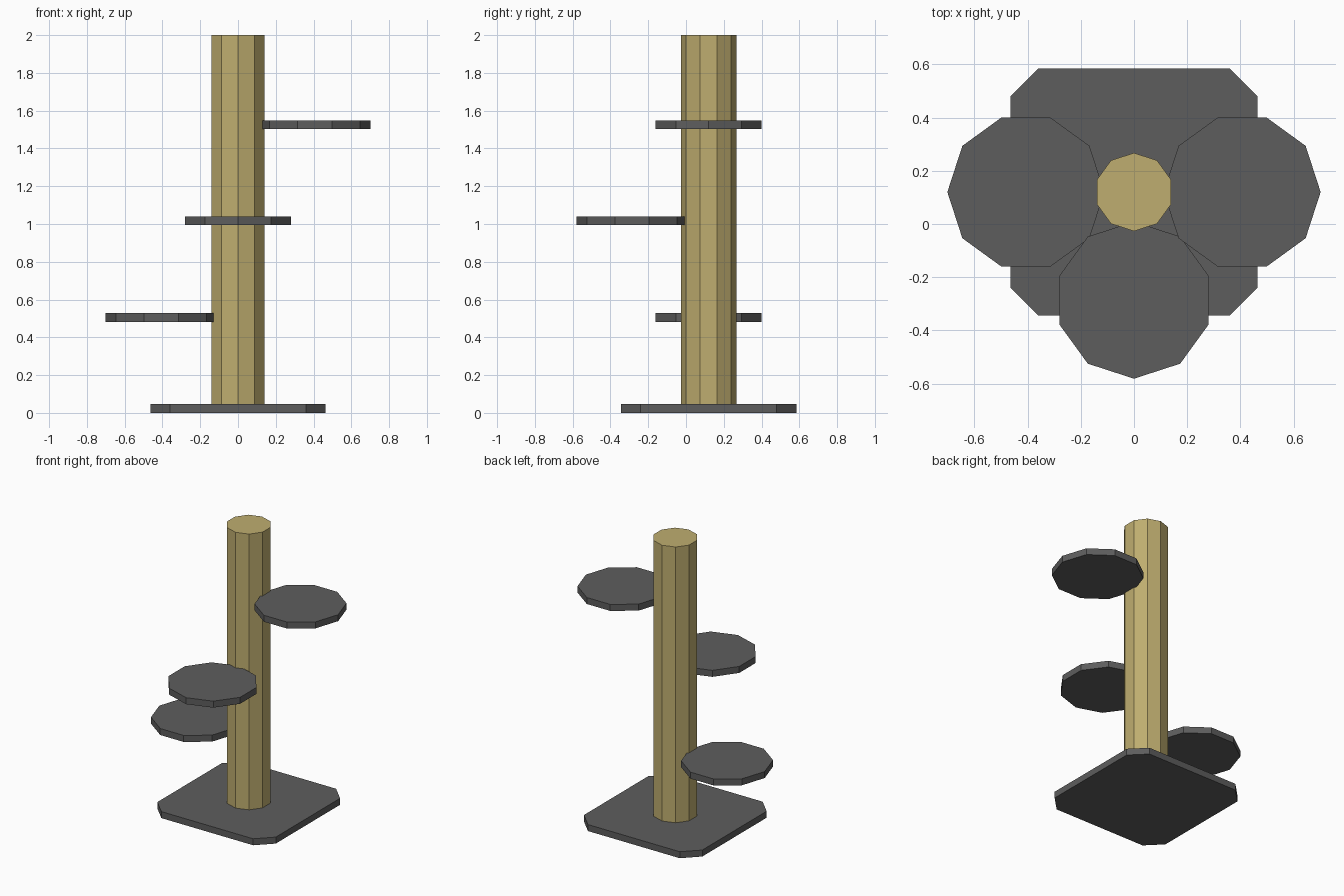
import bpy, bmesh
from math import cos, sin, pi

if "Cube" in bpy.data.objects:
    bpy.data.objects.remove(bpy.data.objects["Cube"])

def material(name, color):
    m = bpy.data.materials.new(name)
    m.diffuse_color = color
    m.use_nodes = True
    m.node_tree.nodes["Principled BSDF"].inputs["Base Color"].default_value = m.diffuse_color
    return m

carpet = material("dark_carpet", (0.11, 0.11, 0.11, 1))
sisal = material("sisal", (0.52, 0.42, 0.16, 1))

def prism(name, outline, z0, z1, mat):
    """Flat-shaded solid: counter-clockwise outline extruded from z0 to z1."""
    bm = bmesh.new()
    low = [bm.verts.new((x, y, z0)) for x, y in outline]
    high = [bm.verts.new((x, y, z1)) for x, y in outline]
    bm.faces.new(low[::-1])
    bm.faces.new(high)
    n = len(outline)
    for i in range(n):
        j = (i + 1) % n
        bm.faces.new((low[i], low[j], high[j], high[i]))
    me = bpy.data.meshes.new(name)
    bm.to_mesh(me)
    bm.free()
    me.materials.append(mat)
    ob = bpy.data.objects.new(name, me)
    bpy.context.collection.objects.link(ob)
    return ob

def decagon(cx, cy, r, start):
    return [(cx + r * cos(start + i * pi / 5), cy + r * sin(start + i * pi / 5))
            for i in range(10)]

CY = 0.12        # post axis in y
T = 0.046        # board thickness

# square base with chamfered corners
h, k = 0.464, 0.36
prism("base", [(x, y + CY) for x, y in
      [(h, -k), (h, k), (k, h), (-k, h), (-h, k), (-h, -k), (-k, -h), (k, -h)]],
      0, T, carpet)

# scratching post, seated in the base
prism("post", decagon(0, CY, 0.147, pi / 2), 0.02, 2.0, sisal)

# three ten-sided platforms spiralling up around the post
reach = 0.406
for name, angle, z in (("lower_platform", pi, 0.482),
                       ("middle_platform", -pi / 2, 0.994),
                       ("upper_platform", 0, 1.502)):
    prism(name, decagon(reach * cos(angle), CY + reach * sin(angle), 0.295, angle),
          z, z + T, carpet)
